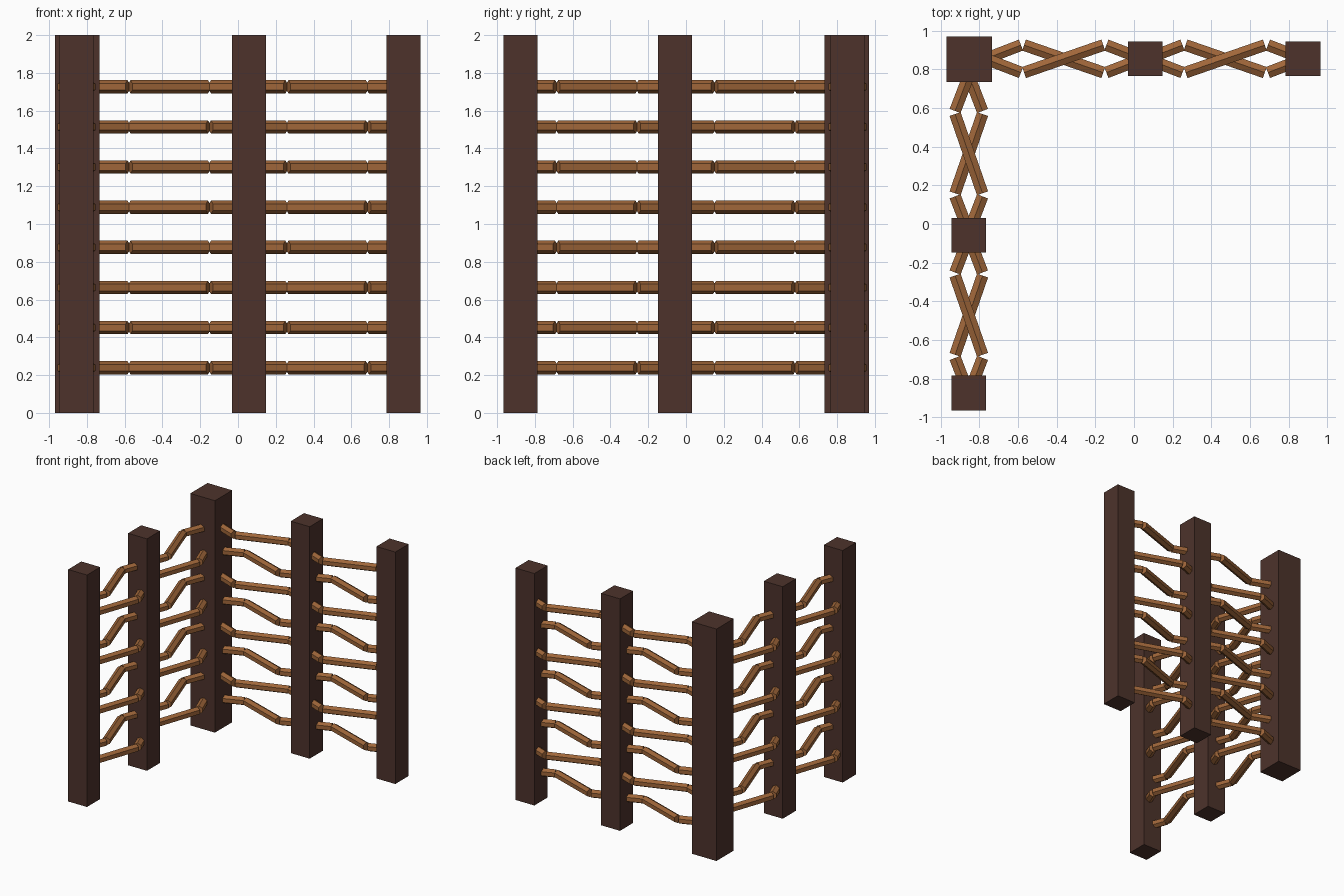
import bpy
from math import pi
from mathutils import Vector, Matrix

if "Cube" in bpy.data.objects:
    bpy.data.objects.remove(bpy.data.objects["Cube"])


def make_material(name, srgb):
    mat = bpy.data.materials.new(name)
    mat.diffuse_color = [(c / 255) ** 2.2 for c in srgb] + [1]
    mat.use_nodes = True
    mat.node_tree.nodes["Principled BSDF"].inputs["Base Color"].default_value = mat.diffuse_color
    return mat


dark_wood = make_material("dark wood", (78, 54, 47))
rail_wood = make_material("warm wood", (158, 102, 60))

HEIGHT = 2.0
LINE = 0.855        # distance of both fence lines from the centre
RAIL_RADIUS = 0.035


def post(name, x, y, width):
    bpy.ops.mesh.primitive_cube_add(size=1, location=(x, y, HEIGHT / 2))
    ob = bpy.context.object
    ob.name = name
    ob.scale = (width, width, HEIGHT)
    bpy.ops.object.transform_apply(location=False, rotation=False, scale=True)
    ob.data.materials.append(dark_wood)


# Six-sided bar mesh along x, ridge facing up
def bar_mesh(name, length):
    bpy.ops.mesh.primitive_cylinder_add(vertices=6, radius=RAIL_RADIUS, depth=length)
    ob = bpy.context.object
    mesh = ob.data
    mesh.name = name
    bpy.data.objects.remove(ob)
    top = max(mesh.vertices, key=lambda v: v.co.y).co
    if abs(top.x) > 0.001:
        mesh.transform(Matrix.Rotation(pi / 6, 4, 'Z'))
    # z axis -> x, y axis -> z
    mesh.transform(Matrix(((0, 0, 1, 0), (1, 0, 0, 0), (0, 1, 0, 0), (0, 0, 0, 1))))
    mesh.materials.append(rail_wood)
    return mesh


LONG_START, LONG_END = Vector((-0.205, -0.071)), Vector((0.205, 0.071))
SHORT_START, SHORT_END = Vector((0.221, 0.071)), Vector((0.421, -0.006))
long_mesh = bar_mesh("long rail", (LONG_END - LONG_START).length)
short_mesh = bar_mesh("short rail", (SHORT_END - SHORT_START).length)


# Map wall coordinates (along, across) to the back or the left wall
def on_wall(wall, p):
    if wall == "back":
        return Vector((p.x, LINE + p.y, 0))
    return Vector((-LINE + p.y, -p.x, 0))


def bar(name, mesh, wall, a, b, z):
    a, b = on_wall(wall, a), on_wall(wall, b)
    ob = bpy.data.objects.new(name, mesh)
    ob.location = (a + b) / 2 + Vector((0, 0, z))
    d = b - a
    ob.rotation_euler = (0, 0, Vector((1, 0)).angle_signed(d.xy) * -1)
    bpy.context.collection.objects.link(ob)


# Posts: a thicker one in the corner, two along each wall
post("corner_post", -0.852, 0.852, 0.235)
for t, label in ((0.058, "middle"), (0.875, "end")):
    post("back_" + label + "_post", t, LINE, 0.18)
    post("left_" + label + "_post", -LINE, -t, 0.18)

# Zigzag rails, mirrored on every other level
for wall in ("back", "left"):
    for centre in (-0.364, 0.472):
        for level in range(8):
            z = 0.239 + level * 0.2125
            side = 1 if level % 2 else -1

            def place(p, flip=1):
                return Vector((centre + p.x * flip, p.y * side * flip))

            bar(wall + "_long_rail", long_mesh, wall, place(LONG_START), place(LONG_END), z)
            for flip in (1, -1):
                bar(wall + "_short_rail", short_mesh, wall,
                    place(SHORT_START, flip), place(SHORT_END, flip), z)
